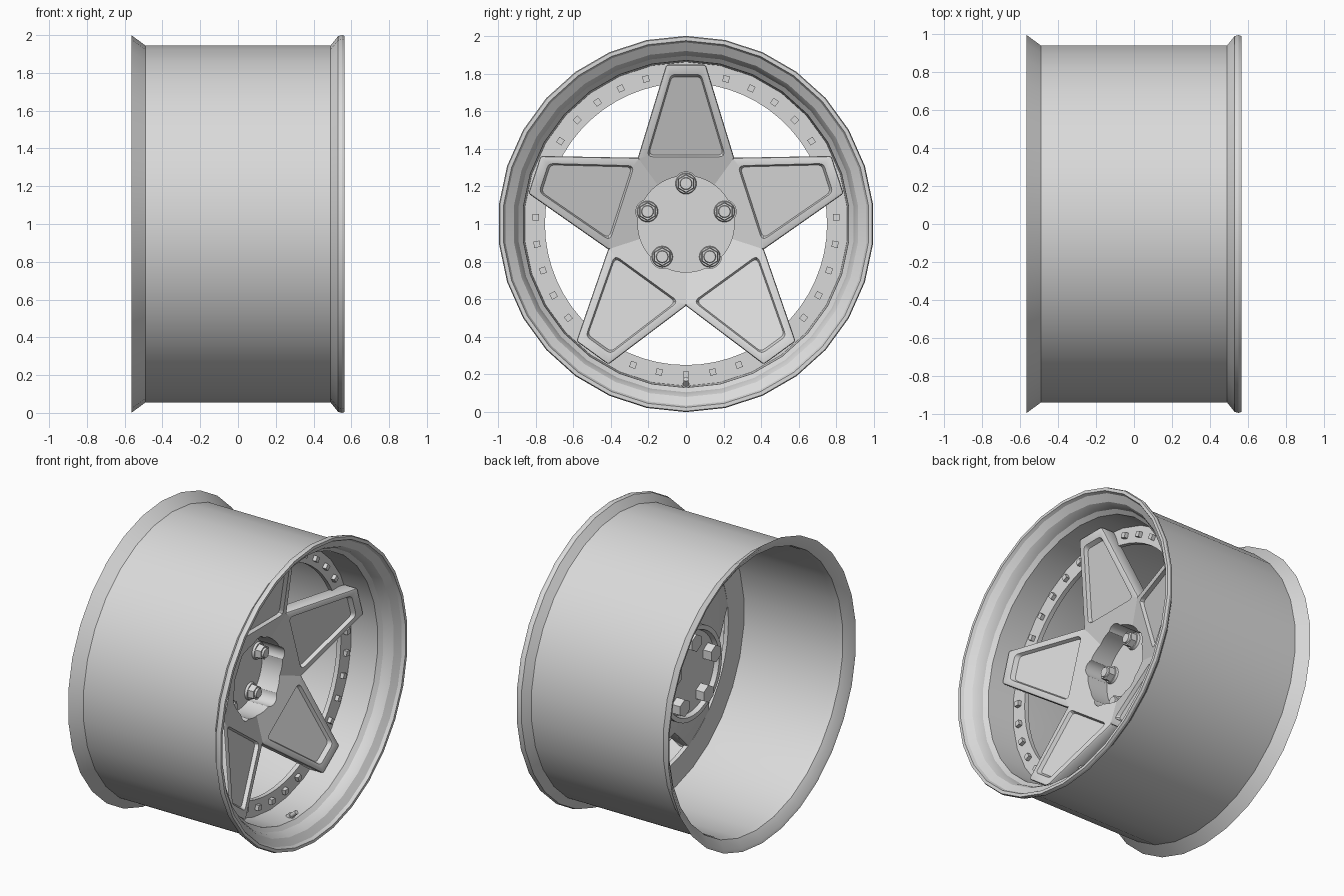
import bpy, bmesh, math
from mathutils import Matrix, Vector

cube = bpy.data.objects.get("Cube")
if cube:
    bpy.data.objects.remove(cube)

metal = bpy.data.materials.new("satin_silver")
metal.use_nodes = True
metal.diffuse_color = (0.7, 0.7, 0.7, 1)
metal.node_tree.nodes["Principled BSDF"].inputs["Base Color"].default_value = (0.7, 0.7, 0.7, 1)

TURN = 2 * math.pi
AXLE = Vector((0, 0, 1))
BORE, LUG_CIRCLE, SEAT = 0.256, 0.215, 0.062


def finish(bm, name, smooth_angle=None):
    bmesh.ops.remove_doubles(bm, verts=bm.verts, dist=1e-5)
    bmesh.ops.recalc_face_normals(bm, faces=bm.faces)
    bmesh.ops.translate(bm, verts=bm.verts, vec=AXLE)
    mesh = bpy.data.meshes.new(name)
    bm.to_mesh(mesh)
    bm.free()
    mesh.materials.append(metal)
    obj = bpy.data.objects.new(name, mesh)
    bpy.context.collection.objects.link(obj)
    if smooth_angle:
        bpy.ops.object.select_all(action='DESELECT')
        obj.select_set(True)
        bpy.context.view_layer.objects.active = obj
        bpy.ops.object.shade_smooth_by_angle(angle=math.radians(smooth_angle))


def lathe(name, profile, steps, smooth_angle, closed=True):
    """Revolve (x, radius) points about the axle."""
    bm = bmesh.new()
    vs = [bm.verts.new((x, 0, r)) for x, r in profile]
    edges = [bm.edges.new(p) for p in zip(vs, vs[1:])]
    if closed:
        edges.append(bm.edges.new((vs[-1], vs[0])))
    bmesh.ops.spin(bm, geom=vs + edges, cent=(0, 0, 0), axis=(1, 0, 0),
                   angle=TURN, steps=steps, use_merge=False)
    finish(bm, name, smooth_angle)


def rod(bm, start, end, radius, sides, tip=None):
    start, end = Vector(start), Vector(end)
    d = end - start
    m = Matrix.Translation((start + end) / 2) @ d.to_track_quat('Z', 'Y').to_matrix().to_4x4()
    bmesh.ops.create_cone(bm, cap_ends=True, segments=sides, radius1=radius,
                          radius2=radius if tip is None else tip, depth=d.length, matrix=m)


def polar(x, r, a):
    return Matrix.Rotation(a, 3, 'X') @ Vector((x, 0, r))


def on_circle(r, a, centre=0.0):
    return Vector((r * math.sin(a), centre + r * math.cos(a)))


def rounded(p, before, after, radius, steps=4):
    """Short curve replacing the corner p."""
    a = p + (before - p).normalized() * radius
    b = p + (after - p).normalized() * radius
    us = [j / steps for j in range(steps + 1)]
    return [a * (1 - u) ** 2 + p * 2 * u * (1 - u) + b * u * u for u in us]


# Rim barrel with both lips
lathe("rim_barrel", [
    (0.565, 0.995), (0.55, 1.0), (0.53, 0.995), (0.49, 0.945), (-0.49, 0.945),
    (-0.565, 1.0), (-0.56, 0.98), (-0.52, 0.925), (-0.48, 0.918), (0.21, 0.918),
    (0.21, 0.86), (0.43, 0.87), (0.455, 0.895), (0.49, 0.905), (0.515, 0.92),
    (0.545, 0.965), (0.565, 0.975)], 30, 25)

# Flat ring that carries the spokes
lathe("bolt_ring", [(0.24, 0.9), (0.24, 0.75), (0.21, 0.75), (0.21, 0.9)], 60, 30)

# Small square-headed bolts between the spokes
bm = bmesh.new()
for i in range(35):
    if i % 7 not in (0, 6):
        place = Matrix.Rotation(-(i + 0.5) * TURN / 35, 4, 'X') @ Matrix.Translation((0.25, 0, 0.8))
        bmesh.ops.create_cube(bm, size=1, matrix=place @ Matrix.Diagonal((0.03, 0.034, 0.034, 1)))
finish(bm, "ring_bolts")

# Half of one spoke, as flat (sideways, outward) outlines
joint, tip, tip_mid = Vector((0.256, 0.352)), Vector((0.105, 0.847)), Vector((0, 0.847))
low, high = Vector((0.21, 0.357)), Vector((0.08, 0.795))
low_mid, high_mid = Vector((0, low.y)), Vector((0, high.y))
low_curve = rounded(low, low_mid, high, 0.035)
panel = [low_mid] + low_curve + rounded(high, low, high_mid, 0.025) + [high_mid]
corner = 3  # panel point nearest the joint between spokes

# Bore edge: a bite for the lug seat, then the main circle to the next spoke
bite = math.acos((BORE ** 2 - LUG_CIRCLE ** 2 - SEAT ** 2) / (2 * LUG_CIRCLE * SEAT))
bite_end = on_circle(SEAT, bite, LUG_CIRCLE)
start = math.atan2(bite_end.x, bite_end.y)
bore = [on_circle(SEAT, bite * j / 5, LUG_CIRCLE) for j in range(6)]
bore += [on_circle(BORE, start + (TURN / 10 - start) * j / 6) for j in range(1, 7)]
split = 7
back_arc = [on_circle(0.295, TURN / 10 * j / 6) for j in range(7)]

# Five-pointed star of dished spokes with sunken panels
bm = bmesh.new()
for k in range(5):
    rot = Matrix.Rotation(k * TURN / 5, 3, 'X')
    for side in (1, -1):
        def point(p, lift=0.0, x=None):
            height = 0.07 + 0.33 * p.y + lift if x is None else x
            return rot @ Vector((height, side * p.x, p.y))

        def patch(points):
            bm.faces.new([bm.verts.new(v) for v in points])

        def strip(first, second):
            for i in range(len(first) - 1):
                patch((first[i], first[i + 1], second[i + 1], second[i]))

        # Front face around the panel
        patch([point(p) for p in bore[:split + 1] + panel[corner::-1]])
        patch([point(p) for p in bore[split:] + [joint, panel[corner]]])
        patch([point(p) for p in [joint, tip, tip_mid] + panel[:corner - 1:-1]])
        # Panel wall and floor
        middle = Vector((0, 0.55))
        floor = [point(middle + (p - middle) * 0.95, -0.025) for p in panel]
        strip([point(p) for p in panel], floor)
        patch(floor)
        # Outer sides, bore wall and back
        rim_line = [joint, tip, tip_mid]
        strip([point(p) for p in rim_line], [point(p, -0.105) for p in rim_line])
        strip([point(p) for p in bore], [point(p, x=0.0) for p in bore])
        patch([point(p, -0.105) for p in back_arc + rim_line])

bmesh.ops.remove_doubles(bm, verts=bm.verts, dist=1e-5)
bmesh.ops.recalc_face_normals(bm, faces=bm.faces)
bm.normal_update()
outer_edges = [e for e in bm.edges if e.is_manifold and e.calc_face_angle() > 0.7
               and any(abs(f.normal.x) < 0.05 for f in e.link_faces)
               and all(v.co.length > 0.4 for v in e.verts)]
bmesh.ops.bevel(bm, geom=outer_edges, offset=0.012, segments=2, profile=0.5,
                affect='EDGES', clamp_overlap=True)
finish(bm, "spoke_star", 24)

# Hub floor with a hollow back
lathe("hub_cup", [(0, 0), (0, 0.285), (0.1, 0.285), (0.1, 0.31), (-0.05, 0.31),
                  (-0.05, 0.28), (-0.02, 0.27), (-0.02, 0)], 40, 25, closed=False)

# Lug nuts with washer, hexagon, stud tip and rear boss
bm = bmesh.new()
for k in range(5):
    a = k * TURN / 5
    for x0, x1, r, sides, end in ((-0.005, 0.015, 0.058, 20, 0.052), (0.01, 0.055, 0.05, 6, 0.046),
                                  (0.05, 0.068, 0.034, 16, 0.03), (-0.08, -0.01, 0.058, 6, 0.058)):
        rod(bm, polar(x0, LUG_CIRCLE, a), polar(x1, LUG_CIRCLE, a), r, sides, end)
finish(bm, "lug_nuts", 30)

# Tyre valve at the bottom of the dish
bm = bmesh.new()
rod(bm, (0.37, 0, -0.885), (0.40, 0, -0.855), 0.022, 12)
rod(bm, (0.39, 0, -0.865), (0.435, 0, -0.825), 0.014, 12)
finish(bm, "valve_stem", 40)
